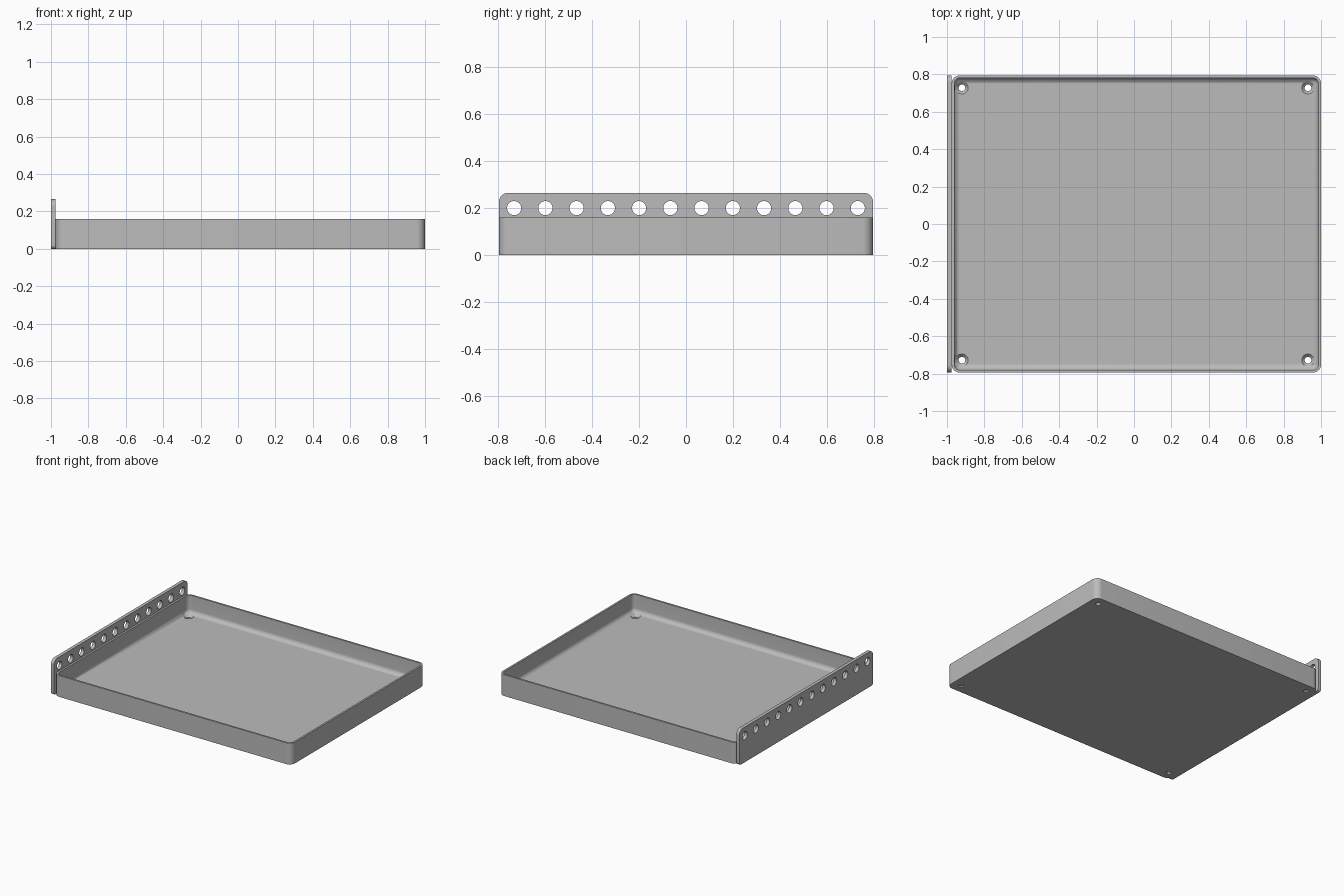
import bpy, bmesh, math
from mathutils import Matrix

cube = bpy.data.objects.get("Cube")
if cube:
    bpy.data.objects.remove(cube, do_unlink=True)

grey = bpy.data.materials.new("light grey")
grey.use_nodes = True
grey.diffuse_color = (0.5, 0.5, 0.5, 1)
grey.node_tree.nodes["Principled BSDF"].inputs["Base Color"].default_value = (0.5, 0.5, 0.5, 1)

X0, X1, Y = -0.975, 1.0, 0.795      # tray footprint
HEIGHT, FLOOR, WALL, FILLET = 0.16, 0.025, 0.014, 0.032
PLATE_TOP = 0.265


def rounded(u0, u1, v0, v1, radii, steps=8):
    """Rounded rectangle, counter-clockwise from the upper right corner."""
    points = []
    for k, (su, sv) in enumerate([(1, 1), (-1, 1), (-1, -1), (1, -1)]):
        r = radii[k]
        cu = u1 - r if su > 0 else u0 + r
        cv = v1 - r if sv > 0 else v0 + r
        for i in range(steps + 1):
            a = (k + i / steps) * math.pi / 2
            points.append((cu + r * math.cos(a), cv + r * math.sin(a)))
    return points


def loft(name, rings):
    """Solid skinned through matching rings, capped at both ends."""
    bm = bmesh.new()
    loops = [[bm.verts.new(p) for p in ring] for ring in rings]
    n = len(loops[0])
    for a, b in zip(loops, loops[1:]):
        for i in range(n):
            j = (i + 1) % n
            bm.faces.new((a[i], a[j], b[j], b[i]))
    bm.faces.new(loops[0][::-1])
    bm.faces.new(loops[-1])
    bmesh.ops.recalc_face_normals(bm, faces=bm.faces)
    return finish(name, bm)


def finish(name, bm):
    mesh = bpy.data.meshes.new(name)
    bm.to_mesh(mesh)
    bm.free()
    mesh.materials.append(grey)
    obj = bpy.data.objects.new(name, mesh)
    bpy.context.collection.objects.link(obj)
    return obj


def cut(obj, name, cones):
    """Subtract a set of (matrix, lower radius, upper radius, depth) cones."""
    for n, group in enumerate(cones):
        bm = bmesh.new()
        for matrix, r1, r2, depth in group:
            bmesh.ops.create_cone(bm, cap_ends=True, segments=32, radius1=r1,
                                  radius2=r2, depth=depth, matrix=matrix)
        cutter = finish(f"{name}_{n + 1}", bm)
        cutter.hide_render = True
        mod = obj.modifiers.new("holes", 'BOOLEAN')
        mod.operation = 'DIFFERENCE'
        mod.solver = 'EXACT'
        mod.object = cutter
        bpy.context.view_layer.objects.active = obj
        bpy.ops.object.modifier_apply(modifier=mod.name)
        bpy.data.objects.remove(cutter, do_unlink=True)


def smooth(obj):
    bpy.ops.object.select_all(action='DESELECT')
    obj.select_set(True)
    bpy.context.view_layer.objects.active = obj
    bpy.ops.object.shade_smooth_by_angle(angle=math.radians(30))


# Tray: outer wall, rim, inner wall, then a fillet curving into the floor
def tray_ring(inset, z):
    r = max(0.045 - inset, 0.004)
    return [(x, y, z) for x, y in
            rounded(X0 + inset, X1 - inset, -Y + inset, Y - inset, [r] * 4)]


rings = [tray_ring(0, 0), tray_ring(0, HEIGHT), tray_ring(WALL, HEIGHT)]
for i in range(9):
    a = i / 8 * math.pi / 2
    rings.append(tray_ring(WALL + FILLET * (1 - math.cos(a)),
                           FLOOR + FILLET * (1 - math.sin(a))))
tray = loft("tray", rings)

# Countersunk screw holes in the floor corners
spots = [(x, y) for x in (-0.92, 0.93) for y in (-0.728, 0.728)]
cut(tray, "screw_hole", [
    [(Matrix.Translation((x, y, FLOOR / 2)), 0.018, 0.018, 0.1) for x, y in spots],
    [(Matrix.Translation((x, y, FLOOR)), 0.018, 0.048, 0.03) for x, y in spots]])
smooth(tray)

# Upright mounting plate with rounded corners
profile = rounded(-Y, Y, 0, PLATE_TOP, [0.04, 0.04, 0.02, 0.02])
plate = loft("mounting_plate", [[(x, y, z) for y, z in profile] for x in (-1.0, X0)])

# Row of round holes along the plate
turn = Matrix.Rotation(math.pi / 2, 4, 'Y')
cut(plate, "row_hole", [
    [(Matrix.Translation((X0, -0.73 + i * 0.1327, 0.2)) @ turn, 0.03, 0.03, 0.2)
     for i in range(12)]])
smooth(plate)
